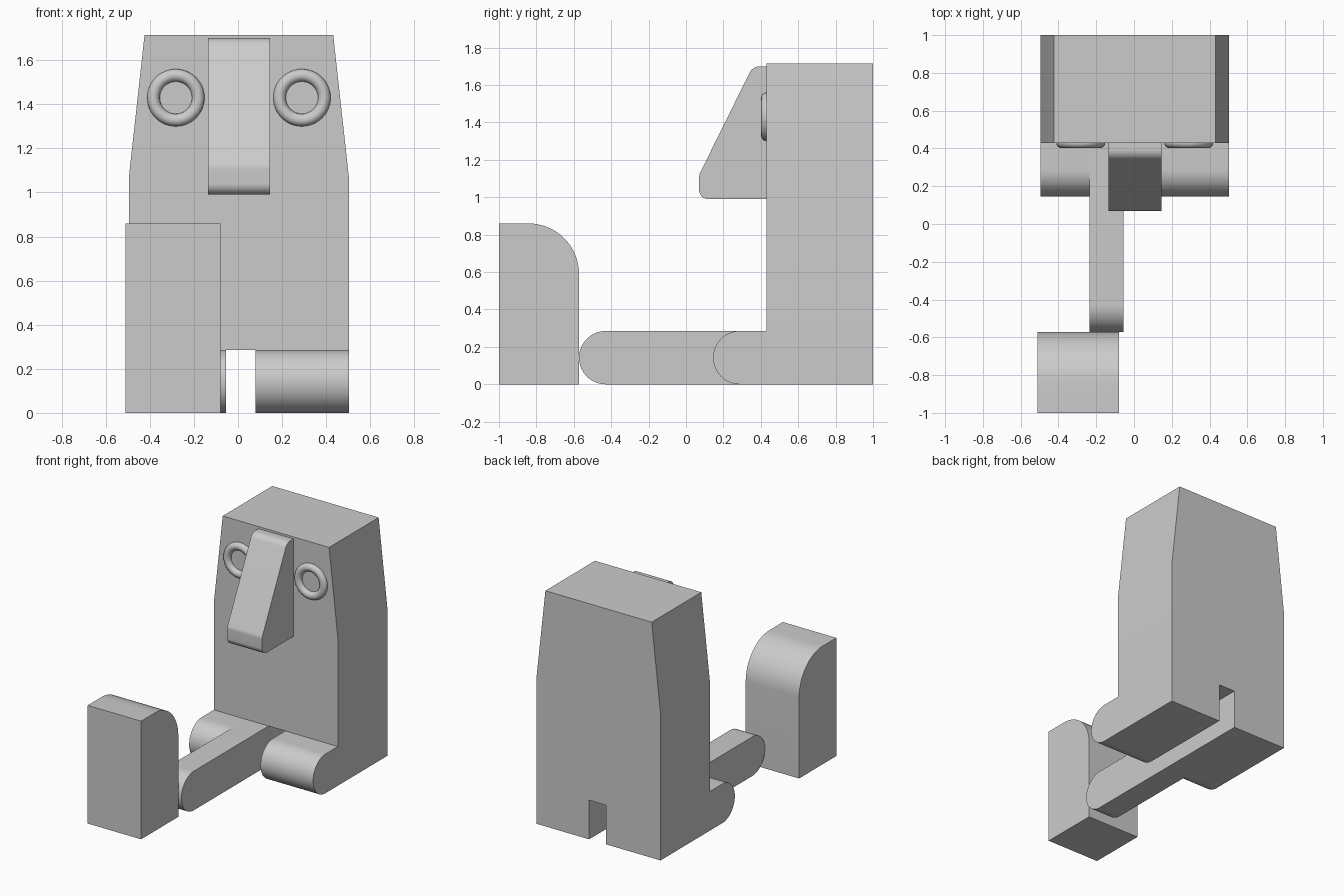
import bpy
import bmesh
import math
from mathutils import Vector

cube = bpy.data.objects.get("Cube")
if cube:
    bpy.data.objects.remove(cube, do_unlink=True)

# One plain grey for everything
grey = bpy.data.materials.new("stone_grey")
grey.use_nodes = True
colour = (0.6, 0.6, 0.6, 1)
grey.diffuse_color = colour
grey.node_tree.nodes["Principled BSDF"].inputs["Base Color"].default_value = colour


def finish(obj):
    obj.data.materials.append(grey)
    bpy.ops.object.select_all(action="DESELECT")
    obj.select_set(True)
    bpy.context.view_layer.objects.active = obj
    bpy.ops.object.shade_smooth_by_angle(angle=math.radians(30))


def rounded(corners, steps=16):
    """Outline from (u, v, radius) corners, with arcs where radius > 0."""
    points = []
    for i, (u, v, radius) in enumerate(corners):
        here = Vector((u, v))
        if not radius:
            points.append(here)
            continue
        to_prev = (Vector(corners[i - 1][:2]) - here).normalized()
        to_next = (Vector(corners[(i + 1) % len(corners)][:2]) - here).normalized()
        half = to_prev.angle(to_next) / 2
        centre = here + (to_prev + to_next).normalized() * radius / math.sin(half)
        start = here + to_prev * radius / math.tan(half) - centre
        end = here + to_next * radius / math.tan(half) - centre
        sweep = start.angle(end)
        for k in range(steps + 1):
            t = k / steps
            arc = start * math.sin((1 - t) * sweep) + end * math.sin(t * sweep)
            points.append(centre + arc / math.sin(sweep))
    return points


def extrude(name, points, axis, low, high):
    """Solid from an outline: axis X takes (y, z) points, axis Y takes (x, z)."""
    bm = bmesh.new()
    if axis == "X":
        verts = [bm.verts.new((low, p[0], p[1])) for p in points]
        move = (high - low, 0, 0)
    else:
        verts = [bm.verts.new((p[0], low, p[1])) for p in points]
        move = (0, high - low, 0)
    face = bm.faces.new(verts)
    result = bmesh.ops.extrude_face_region(bm, geom=[face], use_keep_orig=True)
    moved = [g for g in result["geom"] if isinstance(g, bmesh.types.BMVert)]
    bmesh.ops.translate(bm, verts=moved, vec=move)
    bmesh.ops.remove_doubles(bm, verts=bm.verts, dist=0.0005)
    bmesh.ops.recalc_face_normals(bm, faces=bm.faces)
    mesh = bpy.data.meshes.new(name)
    bm.to_mesh(mesh)
    bm.free()
    obj = bpy.data.objects.new(name, mesh)
    bpy.context.collection.objects.link(obj)
    finish(obj)


MID = 0.004      # centre line of the figure
FACE = 0.43      # front plane of the body
LIMB = 0.285     # limb height

# Tapered body with a notch between the legs
extrude("body", [(-0.495, 0), (-0.055, 0), (-0.055, LIMB), (0.08, LIMB), (0.08, 0),
                 (0.503, 0), (0.503, 1.07), (0.432, 1.715), (-0.424, 1.715),
                 (-0.495, 1.07)], "Y", FACE, 1)


# Limbs with half-round tips
def limb(name, tip, low, high):
    outline = rounded([(FACE, 0, 0), (FACE, LIMB, 0),
                       (tip, LIMB, LIMB / 2), (tip, 0, LIMB / 2)])
    extrude(name, outline, "X", low, high)


limb("left_foot", 0.145, 0.08, 0.503)
limb("right_foot", 0.145, -0.495, -0.235)
limb("long_front_limb", -0.572, -0.235, -0.055)

# Standing block with a rounded back edge
extrude("front_block", rounded([(-1, 0, 0), (-1, 0.86, 0), (-0.572, 0.86, 0.27),
                                (-0.572, 0, 0)]), "X", -0.51, -0.08)

# Wedge nose
extrude("nose", rounded([(FACE, 0.99, 0), (FACE, 1.7, 0), (0.357, 1.7, 0.06),
                         (0.07, 1.12, 0.06), (0.07, 0.99, 0.05)]), "X", -0.136, 0.145)

# Ring eyes, half sunk into the face
for name, side in (("left_eye", 1), ("right_eye", -1)):
    bpy.ops.mesh.primitive_torus_add(
        location=(MID + side * 0.286, FACE, 1.43), rotation=(math.pi / 2, 0, 0),
        major_radius=0.1015, minor_radius=0.0285, major_segments=48, minor_segments=16)
    ring = bpy.context.object
    ring.name = name
    finish(ring)
